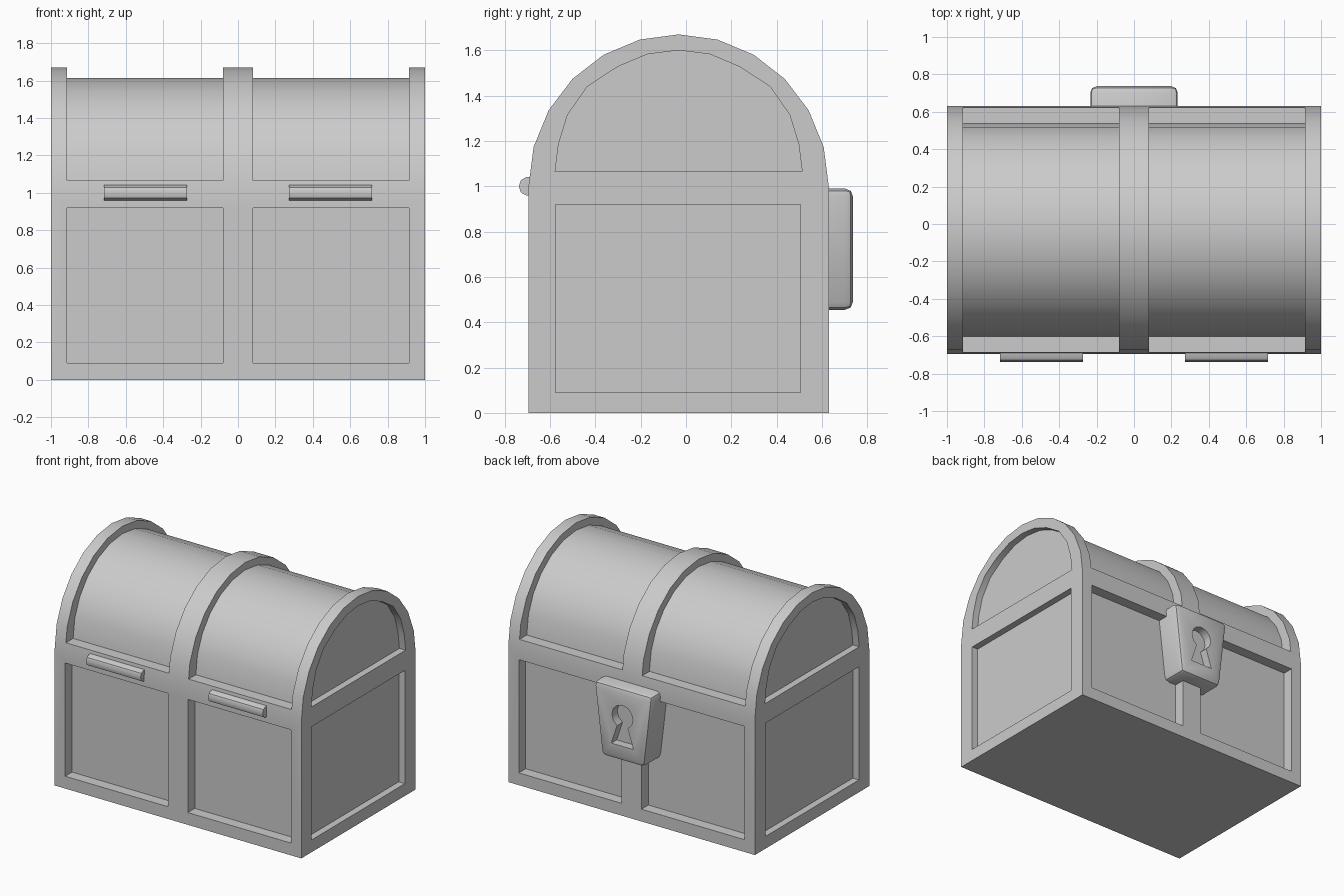
import bpy
import bmesh
from math import sin, cos, pi, radians
from mathutils import Vector

cube = bpy.data.objects.get("Cube")
if cube:
    bpy.data.objects.remove(cube)

grey = bpy.data.materials.new("plain grey")
grey.use_nodes = True
COLOUR = (0.6, 0.6, 0.6, 1)
grey.diffuse_color = COLOUR
grey.node_tree.nodes["Principled BSDF"].inputs["Base Color"].default_value = COLOUR

MID = -0.0325          # middle of the chest, front to back
FRONT, BACK = -0.695, 0.63
PANEL_DEPTH = 0.08


def prism(bm, outline, axis, start, end):
    """Extrude a flat outline along x (outline is y, z) or y (outline is x, z)."""
    def place(p, t):
        return Vector((t, p[0], p[1])) if axis == "x" else Vector((p[0], t, p[1]))
    first = [bm.verts.new(place(p, start)) for p in outline]
    last = [bm.verts.new(place(p, end)) for p in outline]
    faces = [bm.faces.new(first), bm.faces.new(last)]
    n = len(outline)
    for i in range(n):
        j = (i + 1) % n
        faces.append(bm.faces.new((first[i], first[j], last[j], last[i])))
    bmesh.ops.recalc_face_normals(bm, faces=faces)


def rect(a0, a1, z0, z1):
    return [(a0, z0), (a1, z0), (a1, z1), (a0, z1)]


def arch(half, height, base, steps=12):
    """Half ellipse from the front to the back of the chest."""
    return [(MID - half * cos(pi * i / steps), base + height * sin(pi * i / steps))
            for i in range(steps + 1)]


def finish(bm, name):
    mesh = bpy.data.meshes.new(name)
    bm.to_mesh(mesh)
    bm.free()
    obj = bpy.data.objects.new(name, mesh)
    bpy.context.collection.objects.link(obj)
    mesh.materials.append(grey)
    return obj


def activate(obj):
    bpy.ops.object.select_all(action="DESELECT")
    obj.select_set(True)
    bpy.context.view_layer.objects.active = obj


def carve(obj, cutter):
    activate(obj)
    mod = obj.modifiers.new("carve", "BOOLEAN")
    mod.operation = "DIFFERENCE"
    mod.solver = "EXACT"
    mod.object = cutter
    bpy.ops.object.modifier_apply(modifier=mod.name)
    bpy.data.objects.remove(cutter)


def smooth(obj, angle=30):
    activate(obj)
    bpy.ops.object.shade_smooth_by_angle(angle=radians(angle))


# Chest: box with a domed lid as one solid
bm = bmesh.new()
prism(bm, [(FRONT, 0)] + arch(0.6625, 0.67, 1.0) + [(BACK, 0)], "x", -1, 1)
chest = finish(bm, "chest")

# Recesses between the frame bars
bm = bmesh.new()
half_lid = [(0.545, 1.065), (0.53, 1.185), (0.49, 1.315), (0.403, 1.44), (0.27, 1.527), (0.137, 1.583)]
lid_end = ([(MID - d, z) for d, z in half_lid] + [(MID, 1.6)]
           + [(MID + d, z) for d, z in reversed(half_lid)])
dome = arch(0.57, 0.55, 1.065)
dome_shell = arch(0.9, 0.9, 1.065) + dome[::-1]
for side in (-1, 1):
    inner, outer = sorted((side * 0.08, side * 0.915))
    prism(bm, rect(inner, outer, 0.09, 0.92), "y", FRONT - 0.1, FRONT + PANEL_DEPTH)
    prism(bm, rect(inner, outer, 0.09, 0.92), "y", BACK - PANEL_DEPTH, BACK + 0.1)
    prism(bm, dome_shell, "x", inner, outer)
    prism(bm, rect(-0.575, 0.505, 0.09, 0.92), "x", side * 0.95, side * 1.1)
    prism(bm, lid_end, "x", side * 0.95, side * 1.1)
carve(chest, finish(bm, "chest_cutter"))
smooth(chest)

# Hinge barrels along the front rail
for side, name in ((-1, "right_hinge"), (1, "left_hinge")):
    bm = bmesh.new()
    profile = [(-0.68, 1.042), (-0.705, 1.04), (-0.728, 1.028), (-0.738, 1.0),
               (-0.728, 0.972), (-0.705, 0.96), (-0.68, 0.958)]
    prism(bm, profile, "x", side * 0.495 - 0.221, side * 0.495 + 0.221)
    smooth(finish(bm, name), 40)

# Lock plate: tapered block with softened outer edges
bm = bmesh.new()
prism(bm, [(-0.175, 0.455), (0.175, 0.455), (0.238, 0.99), (-0.238, 0.99)], "y", 0.54, 0.737)
bm.normal_update()
edges = [e for e in bm.edges if max(v.co.y for v in e.verts) > 0.7]
bmesh.ops.bevel(bm, geom=edges, offset=0.035, segments=2, profile=0.5, affect="EDGES")
lock = finish(bm, "lock")

# Keyhole sunk into the lock
bm = bmesh.new()
ring = [(0.085 * sin(a), 0.785 + 0.085 * cos(a))
        for a in (radians(-150 + 30 * i) for i in range(11))]
prism(bm, ring + [(0.09, 0.57), (-0.09, 0.57)], "y", 0.675, 0.8)
carve(lock, finish(bm, "keyhole_cutter"))
smooth(lock, 40)
